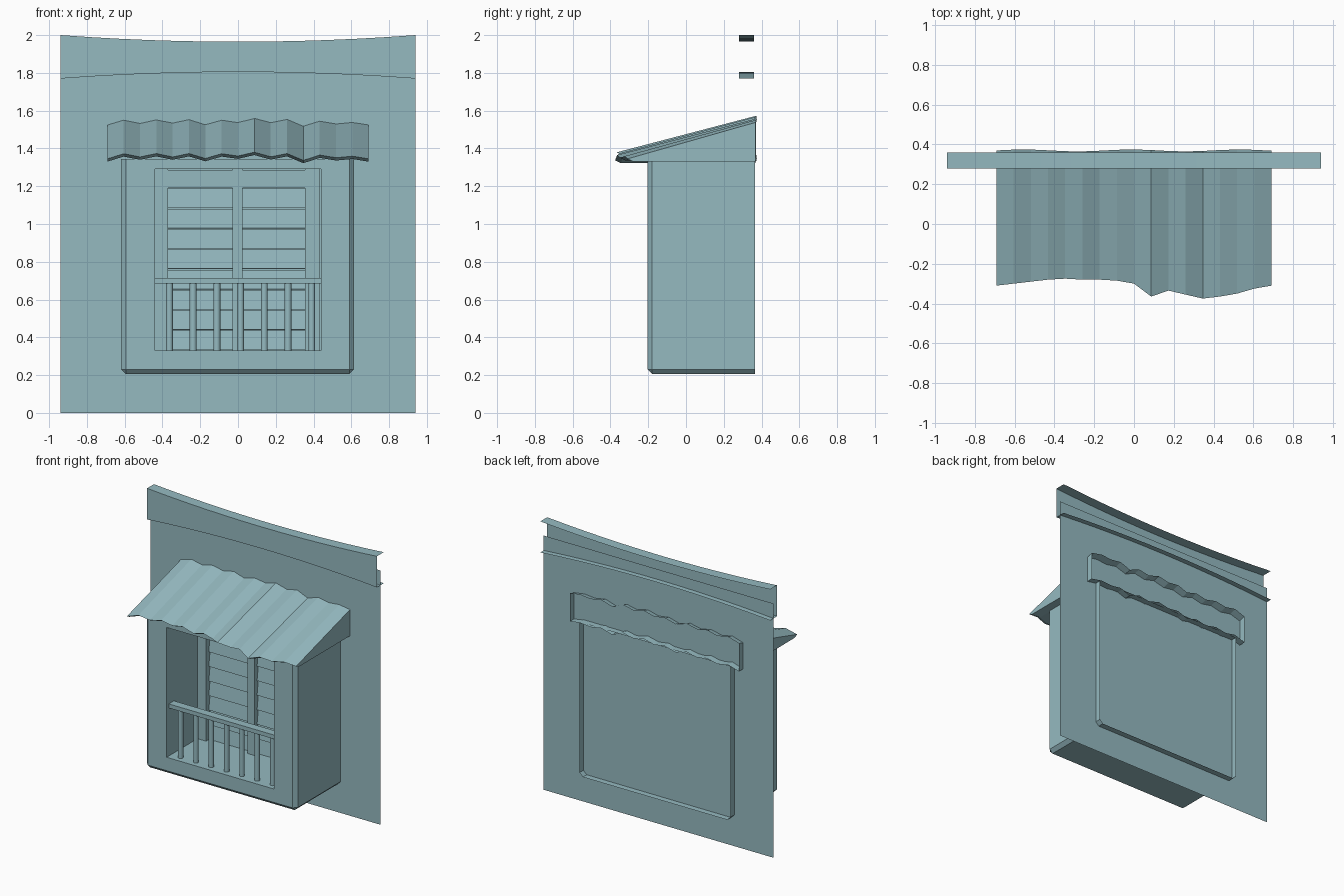
import bpy, bmesh, math
from mathutils import Matrix

default_cube = bpy.data.objects.get("Cube")
if default_cube:
    bpy.data.objects.remove(default_cube, do_unlink=True)

teal = bpy.data.materials.new("muted_teal")
teal.use_nodes = True
colour = (0.3, 0.49, 0.53, 1)
teal.diffuse_color = colour
teal.node_tree.nodes["Principled BSDF"].inputs["Base Color"].default_value = colour


def finish(name, bm):
    mesh = bpy.data.meshes.new(name)
    bm.to_mesh(mesh)
    bm.free()
    mesh.materials.append(teal)
    obj = bpy.data.objects.new(name, mesh)
    bpy.context.collection.objects.link(obj)
    return obj


def add_box(bm, x, y, z, tilt=0):
    """Box from (min, max) ranges, tilted about its own x axis."""
    spans = (x, y, z)
    centre = Matrix.Translation([(a + b) / 2 for a, b in spans])
    scale = Matrix.Diagonal([b - a for a, b in spans] + [1])
    turn = Matrix.Rotation(tilt, 4, "X")
    bmesh.ops.create_cube(bm, size=1, matrix=centre @ turn @ scale)


def box(name, x, y, z):
    bm = bmesh.new()
    add_box(bm, x, y, z)
    finish(name, bm)


def sweep(bm, rows, caps=False):
    """Bridge matching rows of points with quads, optionally capping the ends."""
    rows = [[bm.verts.new(p) for p in row] for row in rows]
    for a, b in zip(rows, rows[1:]):
        for i in range(len(a) - 1):
            bm.faces.new((a[i], a[i + 1], b[i + 1], b[i]))
    if caps:
        bm.faces.new(rows[0][::-1])
        bm.faces.new(rows[-1])


# Flat wall sheet
bm = bmesh.new()
sweep(bm, [[(x, 0.32, 0), (x, 0.32, 1.88)] for x in (-0.94, 0.94)])
finish("wall", bm)

# Curved cornice: open channel with a concave top and an arched bottom
bm = bmesh.new()
rows = []
for i in range(13):
    t = i / 6 - 1
    x, low, high = 0.94 * t, 1.805 - 0.035 * t * t, 1.965 + 0.035 * t * t
    rows.append([(x, 0.36, low), (x, 0.28, low), (x, 0.28, high), (x, 0.36, high)])
sweep(bm, rows)
finish("cornice", bm)

# Balcony shell: chamfered block, open at the back, with a deep front opening
bm = bmesh.new()
add_box(bm, (-0.62, 0.615), (-0.205, 0.365), (0.205, 1.345))
edges = []
for e in bm.edges:
    mid = (e.verts[0].co + e.verts[1].co) / 2
    low, front, side = mid.z < 0.3, mid.y < -0.1, abs(mid.x) > 0.5
    if low + front + side == 2 and mid.z < 1.3:
        edges.append(e)
bmesh.ops.bevel(bm, geom=edges, offset=0.026, segments=1, affect="EDGES")
back = max(bm.faces, key=lambda f: f.normal.y * f.calc_area())
bmesh.ops.delete(bm, geom=[back], context="FACES_ONLY")
face = min(bm.faces, key=lambda f: f.normal.y * f.calc_area())
bmesh.ops.inset_region(bm, faces=[face], thickness=0.1)
for v in face.verts:
    v.co.x = -0.44 if v.co.x < 0 else 0.44
    v.co.z = 0.33 if v.co.z < 0.7 else 1.29
moved = bmesh.ops.extrude_discrete_faces(bm, faces=[face])["faces"][0]
for v in moved.verts:
    v.co.y = 0.24
finish("balcony_shell", bm)

# Corrugated awning: wedge open at the back, with an uneven undercut lip
wave = [0, 2.7, 1, 2.8, 1, 2.8, 0.2, 2.7, 1.5, 3.5, 1.1, 2.8, -0.8, 2, 0.6, 1.4, 0]
lip = [31, 30, 29, 28, 27.5, 28, 28, 28.5, 30, 36.5, 33.5, 35.5, 37.5, 36.5, 35, 32.5, 31]
bm = bmesh.new()
rows = []
for i, (w, l) in enumerate(zip(wave, lip)):
    x, dz, y = -0.692 + i * 0.0865, 0.01 * w, -0.01 * l
    end = 0.37 + 0.005 * math.sin(i)
    rows.append([(x, end, 1.33 + dz), (x, y + 0.03, 1.33 + dz),
                 (x, y, 1.345 + dz), (x, end, 1.538 + dz)])
sweep(bm, rows, True)
finish("awning", bm)

# Shutter frame
for name, x in (("left", (0.355, 0.435)), ("middle", (-0.03, 0.025)), ("right", (-0.44, -0.37))):
    box("shutter_post_" + name, x, (0.155, 0.24), (0.33, 1.29))
box("shutter_head", (-0.44, 0.435), (0.16, 0.24), (1.19, 1.285))

# Slats, tilted so each one overhangs the one below
for side, x in (("left", (0.02, 0.36)), ("right", (-0.375, -0.025))):
    bm = bmesh.new()
    for i in range(8):
        z = 0.33 + i * 0.1075
        add_box(bm, x, (0.194, 0.204), (z + 0.002, z + 0.105), math.radians(-8))
    finish("shutter_slats_" + side, bm)

# Railing
box("handrail", (-0.44, 0.445), (-0.18, -0.12), (0.685, 0.715))
bm = bmesh.new()
for i in range(7):
    spot = Matrix.Translation((-0.363 + i * 0.1255, -0.152, 0.507))
    bmesh.ops.create_cone(bm, cap_ends=True, segments=10, radius1=0.019,
                          radius2=0.019, depth=0.36, matrix=spot)
balusters = finish("balusters", bm)
balusters.select_set(True)
bpy.context.view_layer.objects.active = balusters
bpy.ops.object.shade_smooth_by_angle(angle=math.radians(40))
